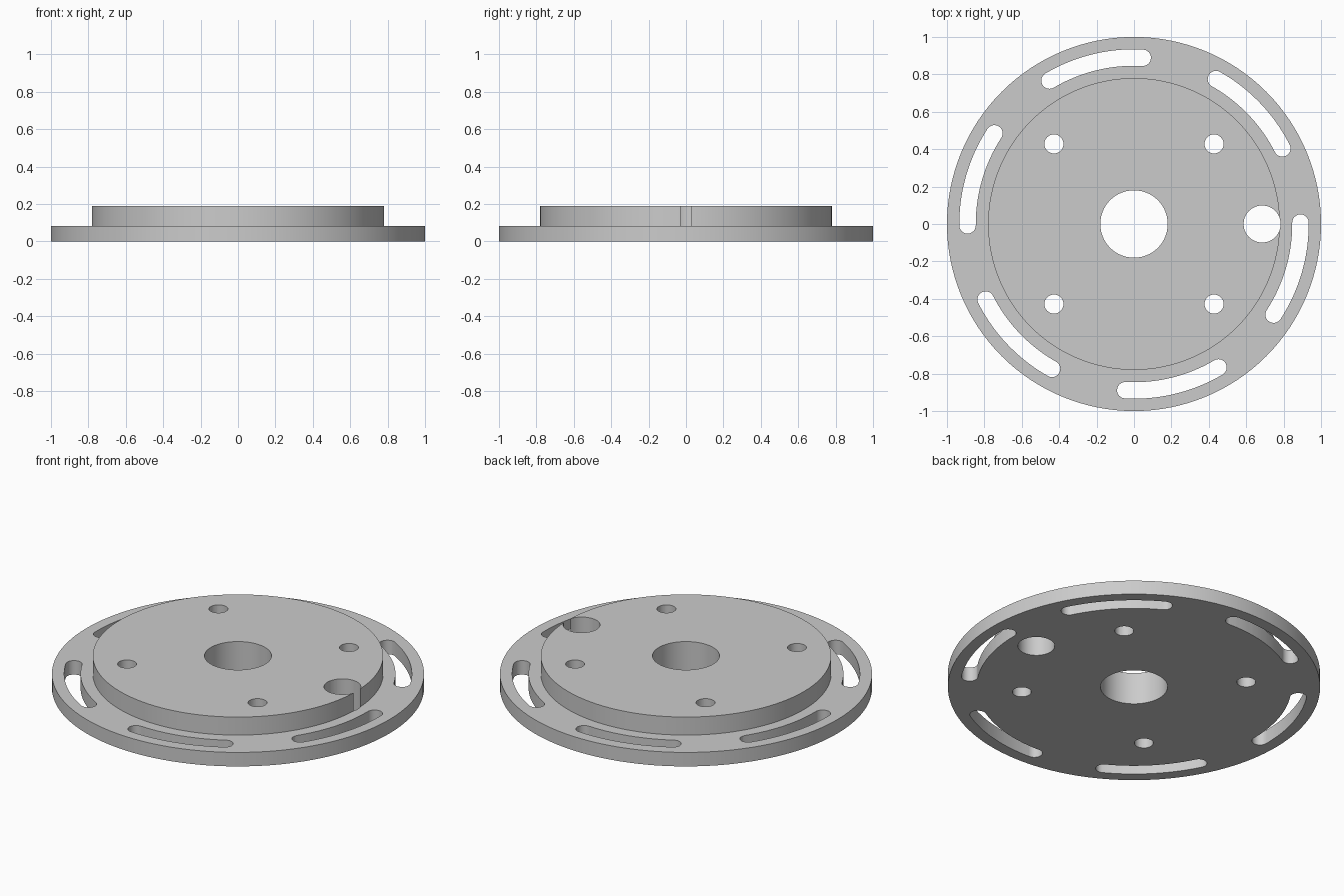
import bpy
import bmesh
from math import sin, cos, pi, radians

if "Cube" in bpy.data.objects:
    bpy.data.objects.remove(bpy.data.objects["Cube"])

BASE_Z, TOP_Z = 0.083, 0.19
SLOT_RADIUS, SLOT_HALF = 0.89, 0.044


def polar(radius, angle, cx=0.0, cy=0.0):
    return cx + radius * cos(angle), cy + radius * sin(angle)


def arc(radius, start, end, steps, cx=0.0, cy=0.0):
    return [polar(radius, start + (end - start) * i / steps, cx, cy)
            for i in range(steps + 1)]


def prism(bm, outline):
    """Add a closed vertical prism that passes through the whole plate."""
    face = bm.faces.new([bm.verts.new((x, y, -0.1)) for x, y in outline])
    up = bmesh.ops.extrude_face_region(bm, geom=[face], use_keep_orig=True)["geom"]
    moved = [v for v in up if isinstance(v, bmesh.types.BMVert)]
    bmesh.ops.translate(bm, verts=moved, vec=(0, 0, 0.4))


def hole(bm, x, y, radius, sides=48):
    prism(bm, arc(radius, 0, 2 * pi, sides, x, y)[:-1])


def slot(bm, start, end):
    """Curved slot with rounded ends."""
    outer = arc(SLOT_RADIUS + SLOT_HALF, start, end, 20)
    inner = arc(SLOT_RADIUS - SLOT_HALF, end, start, 20)
    far_cap = arc(SLOT_HALF, end, end + pi, 12, *polar(SLOT_RADIUS, end))[1:-1]
    near_cap = arc(SLOT_HALF, start + pi, start + 2 * pi, 12,
                   *polar(SLOT_RADIUS, start))[1:-1]
    prism(bm, outer + far_cap + inner + near_cap)


def make_object(name, bm):
    bmesh.ops.recalc_face_normals(bm, faces=bm.faces)
    mesh = bpy.data.meshes.new(name)
    bm.to_mesh(mesh)
    bm.free()
    obj = bpy.data.objects.new(name, mesh)
    bpy.context.collection.objects.link(obj)
    return obj


# Stepped plate with central bore, turned from one profile
bm = bmesh.new()
profile = [(0.18, 0), (1, 0), (1, BASE_Z), (0.78, BASE_Z), (0.78, TOP_Z), (0.18, TOP_Z)]
ring = [bm.verts.new((r, 0, z)) for r, z in profile]
edges = [bm.edges.new((a, b)) for a, b in zip(ring, ring[1:] + ring[:1])]
bmesh.ops.spin(bm, geom=ring + edges, cent=(0, 0, 0), axis=(0, 0, 1),
               angle=2 * pi, steps=128)
bmesh.ops.remove_doubles(bm, verts=bm.verts, dist=0.0001)
plate = make_object("slotted_flange_plate", bm)

# Cutters: bolt holes, side hole breaking the hub edge, six curved slots
bm = bmesh.new()
for sx in (-1, 1):
    for sy in (-1, 1):
        hole(bm, 0.428 * sx, 0.428 * sy, 0.051, 32)
hole(bm, 0.685, 0, 0.099)
for i in range(6):
    slot(bm, radians(27 + 60 * i), radians(60.5 + 60 * i))
cutter = make_object("hole_cutter", bm)
cutter.hide_render = True

# Cut the plate and discard the cutter
cut = plate.modifiers.new("Holes", "BOOLEAN")
cut.operation = "DIFFERENCE"
cut.solver = "EXACT"
cut.object = cutter
bpy.ops.object.select_all(action="DESELECT")
plate.select_set(True)
bpy.context.view_layer.objects.active = plate
bpy.ops.object.modifier_apply(modifier=cut.name)
bpy.data.objects.remove(cutter)

# Plain grey metal
grey = bpy.data.materials.new("plain_grey")
grey.use_nodes = True
colour = (0.6, 0.6, 0.6, 1)
grey.diffuse_color = colour
grey.node_tree.nodes["Principled BSDF"].inputs["Base Color"].default_value = colour
plate.data.materials.clear()
plate.data.materials.append(grey)
bpy.ops.object.shade_smooth_by_angle(angle=radians(30))
